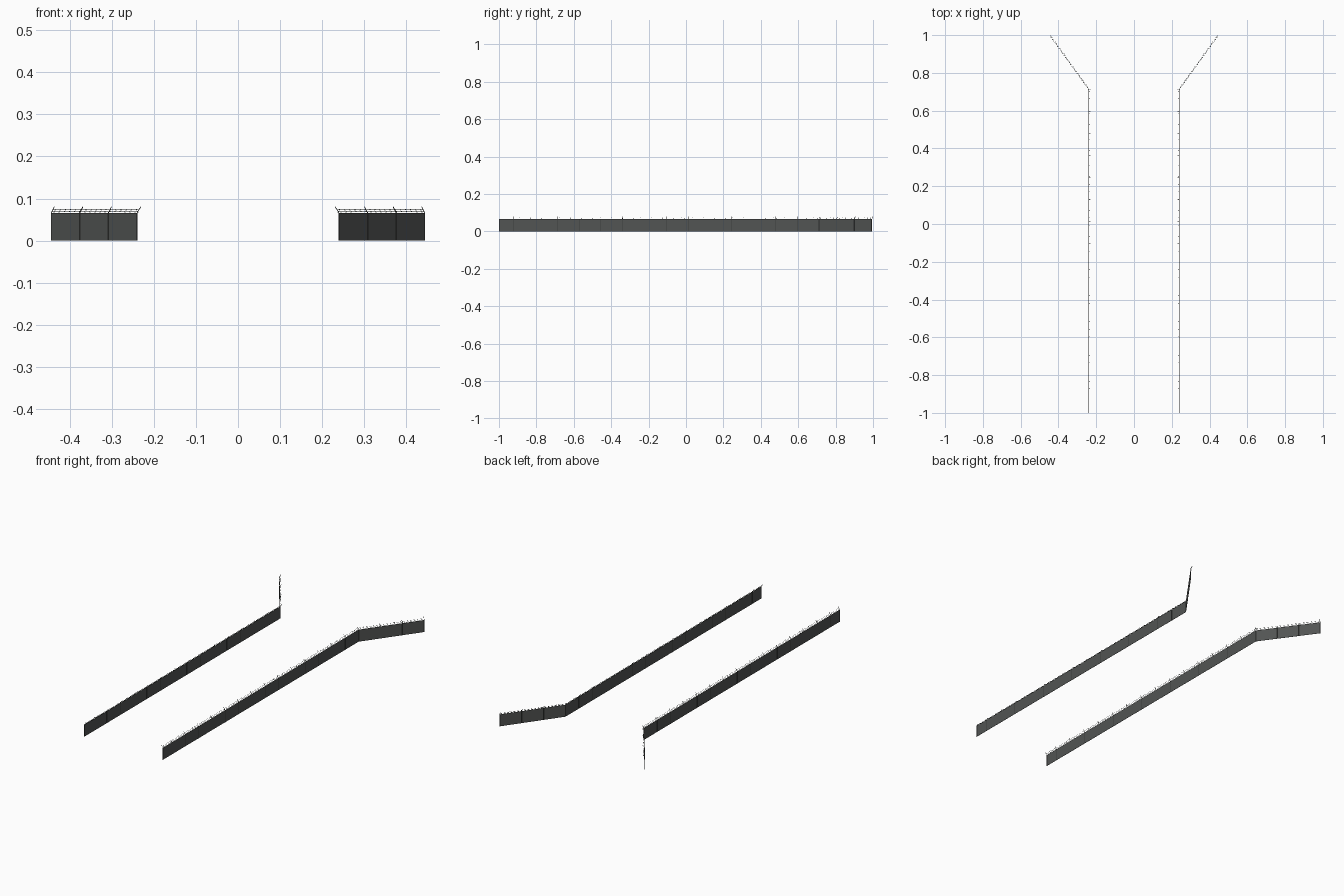
import bpy, bmesh, math
from mathutils import Vector

if "Cube" in bpy.data.objects:
    bpy.data.objects.remove(bpy.data.objects["Cube"])

H = 0.066          # panel height
TIP = 0.0805       # top of the leaning arms
LEAN = 0.009       # how far the arms lean inwards
STEP = 0.1166      # post spacing


def material(name, c):
    m = bpy.data.materials.new(name)
    m.diffuse_color = (*c, 1)
    m.use_nodes = True
    m.node_tree.nodes["Principled BSDF"].inputs["Base Color"].default_value = m.diffuse_color
    return m


MESH = material("fence grey", (0.085, 0.09, 0.087))
POST = material("post dark grey", (0.045, 0.048, 0.046))
WIRE = material("wire green grey", (0.07, 0.085, 0.075))


def bar(bm, a, b, w):
    """Thin square bar from a to b."""
    a, b = Vector(a), Vector(b)
    d = (b - a).normalized()
    u = d.cross(Vector((0, 0, 1)))
    if u.length < 0.01:
        u = Vector((1, 0, 0))
    u.normalize()
    v = d.cross(u)
    rings = []
    for p in (a, b):
        rings.append([bm.verts.new(p + (u * i + v * j) * w / 2)
                      for i, j in ((-1, -1), (1, -1), (1, 1), (-1, 1))])
    for k in range(4):
        n = (k + 1) % 4
        bm.faces.new((rings[0][k], rings[0][n], rings[1][n], rings[1][k]))
    bm.faces.new(rings[0][::-1])
    bm.faces.new(rings[1])


def finish(bm, name, mat):
    bmesh.ops.recalc_face_normals(bm, faces=bm.faces[:])
    me = bpy.data.meshes.new(name)
    bm.to_mesh(me)
    bm.free()
    me.materials.append(mat)
    bpy.context.collection.objects.link(bpy.data.objects.new(name, me))


def fence(s, label):
    start = Vector((s * 0.24, -1, 0))
    corner = Vector((s * 0.24, 0.711, 0))
    end = Vector((s * 0.444, 0.994, 0))
    n1 = Vector((-s, 0, 0))                      # inward directions
    d = (end - corner).normalized()
    n2 = Vector((-s * d.y, abs(d.x), 0))
    nc = (n1 + n2) / (1 + n1.dot(n2))            # mitred at the corner

    # panels: one thin folded sheet
    bm = bmesh.new()
    t = 0.0005
    rows = []
    for p, n in ((start, n1), (corner, nc), (end, n2)):
        rows.append([bm.verts.new(p + n * o + Vector((0, 0, z)))
                     for o, z in ((-t, 0), (t, 0), (t, H), (-t, H))])
    for a, b in zip(rows, rows[1:]):
        for k in range(4):
            m = (k + 1) % 4
            bm.faces.new((a[k], a[m], b[m], b[k]))
    bm.faces.new(rows[0])
    bm.faces.new(rows[-1][::-1])
    finish(bm, label + "_fence_panels", MESH)

    # posts with leaning arms
    posts = [(start, n1), (corner, nc)]
    posts += [(corner - Vector((0, STEP * k, 0)), n1) for k in range(1, 15)]
    posts += [(corner.lerp(end, k / 3), n2) for k in range(1, 4)]
    bm = bmesh.new()
    for p, n in posts:
        top = p + Vector((0, 0, H))
        bar(bm, p, top, 0.002)
        bar(bm, top, p + n * LEAN + Vector((0, 0, TIP)), 0.0014)
    finish(bm, label + "_fence_posts", POST)

    # barbed wire strands with small crossed barbs
    bm = bmesh.new()
    for f in (0.2, 0.52):
        off = Vector((0, 0, H + (TIP - H) * f))
        pts = [p + n * LEAN * f + off
               for p, n in ((start, n1), (corner, nc), (end, n2))]
        for a, b in zip(pts, pts[1:]):
            bar(bm, a, b, 0.0006)
            dirn = (b - a).normalized()
            side = dirn.cross(Vector((0, 0, 1)))
            count = int((b - a).length / 0.0195)
            for k in range(count):
                c = a.lerp(b, (k + 0.5) / count)
                for q in (1, -1):
                    e = (side * q + Vector((0, 0, 1))) * 0.0016
                    bar(bm, c - e, c + e, 0.0005)
    finish(bm, label + "_barbed_wire", WIRE)


fence(-1, "left")
fence(1, "right")
